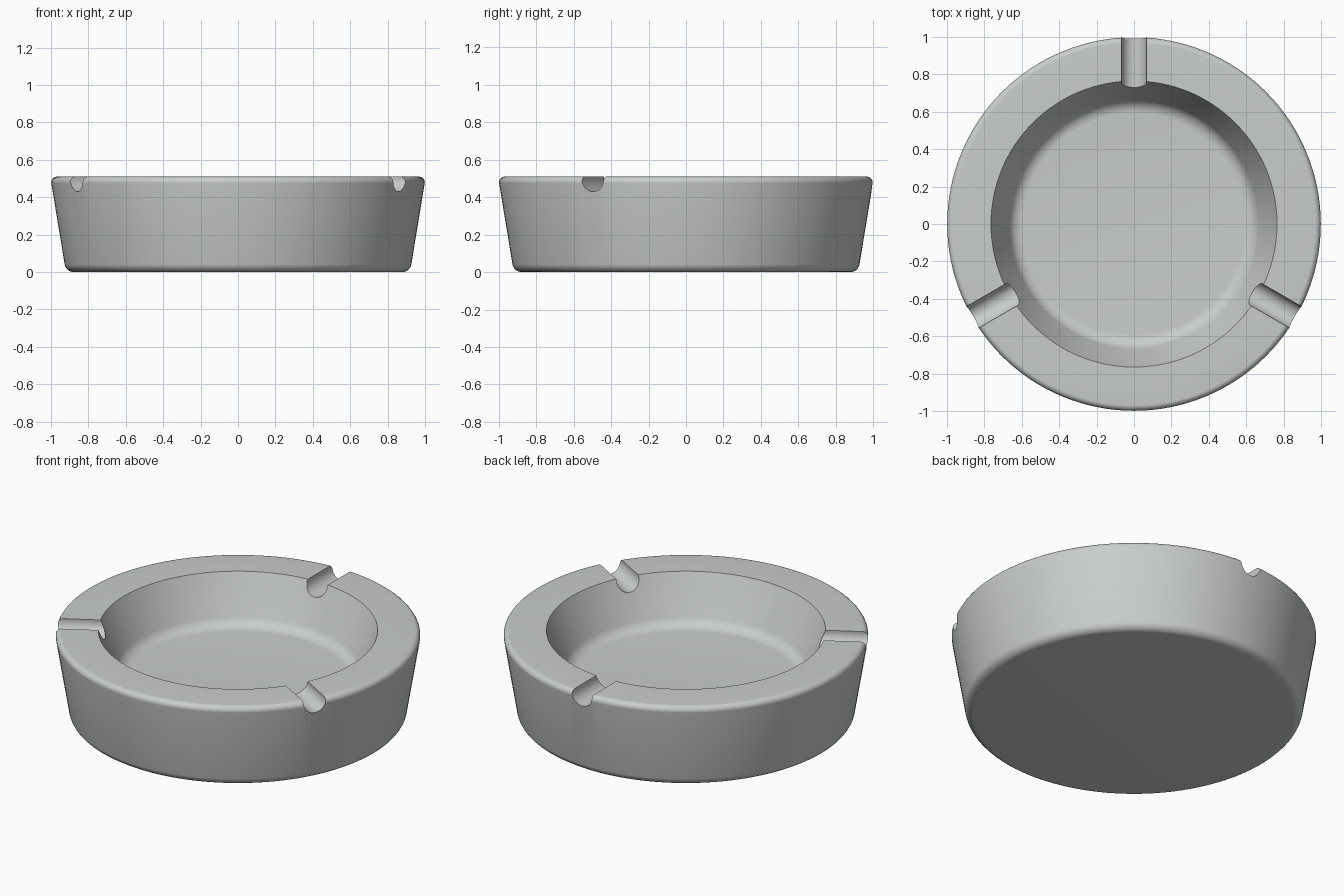
import bpy
import bmesh
import math
from mathutils import Vector, Matrix

default = bpy.data.objects.get("Cube")
if default:
    bpy.data.objects.remove(default, do_unlink=True)

SEGMENTS = 128
HEIGHT = 0.51
FLOOR = 0.23
NOTCH_RADIUS = 0.067


def fillet(before, corner, after, radius, steps):
    """Points of an arc that rounds a profile corner."""
    a, c, b = Vector(before), Vector(corner), Vector(after)
    da, db = (a - c).normalized(), (b - c).normalized()
    half = da.angle(db) / 2
    reach = radius / math.tan(half)
    centre = c + (da + db).normalized() * (radius / math.sin(half))
    start, end = c + da * reach - centre, c + db * reach - centre
    return [centre + start.lerp(end, i / steps).normalized() * radius
            for i in range(steps + 1)]


def add_object(name, bm):
    mesh = bpy.data.meshes.new(name)
    bm.to_mesh(mesh)
    bm.free()
    obj = bpy.data.objects.new(name, mesh)
    bpy.context.collection.objects.link(obj)
    return obj


# Glazed grey material
grey = bpy.data.materials.new("pale grey")
grey.use_nodes = True
colour = (0.58, 0.61, 0.60, 1)
grey.diffuse_color = colour
grey.node_tree.nodes["Principled BSDF"].inputs["Base Color"].default_value = colour

# Bowl: half cross-section from the base centre, up the wall, down to the floor
base_centre, foot = (0, 0), (0.92, 0)
rim_outer, rim_inner = (1.004, HEIGHT), (0.765, HEIGHT)
floor_edge, floor_centre = (0.645, FLOOR), (0, FLOOR)
profile = [Vector(base_centre)]
profile += fillet(base_centre, foot, rim_outer, 0.05, 6)
profile += fillet(foot, rim_outer, rim_inner, 0.03, 6)
profile += [Vector(rim_inner)]
profile += fillet(rim_inner, floor_edge, floor_centre, 0.08, 6)
profile += [Vector(floor_centre)]

bm = bmesh.new()
verts = [bm.verts.new((p.x, 0, p.y)) for p in profile]
edges = [bm.edges.new(pair) for pair in zip(verts, verts[1:])]
bmesh.ops.spin(bm, geom=verts + edges, cent=(0, 0, 0), axis=(0, 0, 1),
               angle=math.tau, steps=SEGMENTS)
bmesh.ops.remove_doubles(bm, verts=bm.verts, dist=0.0001)
bmesh.ops.recalc_face_normals(bm, faces=bm.faces)
bowl = add_object("bowl", bm)
bowl.data.materials.append(grey)

# Three round rests cut across the rim
bm = bmesh.new()
for degrees in (90, 210, 330):
    place = (Matrix.Rotation(math.radians(degrees), 4, "Z")
             @ Matrix.Translation((0.85, 0, HEIGHT - 0.013))
             @ Matrix.Rotation(math.pi / 2, 4, "Y"))
    bmesh.ops.create_cone(bm, cap_ends=True, segments=32, radius1=NOTCH_RADIUS,
                          radius2=NOTCH_RADIUS, depth=0.6, matrix=place)
cutter = add_object("rest_cutter", bm)
cutter.data.materials.append(grey)
cutter.hide_render = True

cut = bowl.modifiers.new("rests", "BOOLEAN")
cut.operation = "DIFFERENCE"
cut.solver = "EXACT"
cut.object = cutter

bpy.ops.object.select_all(action="DESELECT")
bowl.select_set(True)
bpy.context.view_layer.objects.active = bowl
bpy.ops.object.modifier_apply(modifier=cut.name)
bpy.data.objects.remove(cutter, do_unlink=True)
bpy.ops.object.shade_smooth_by_angle(angle=math.radians(30))
